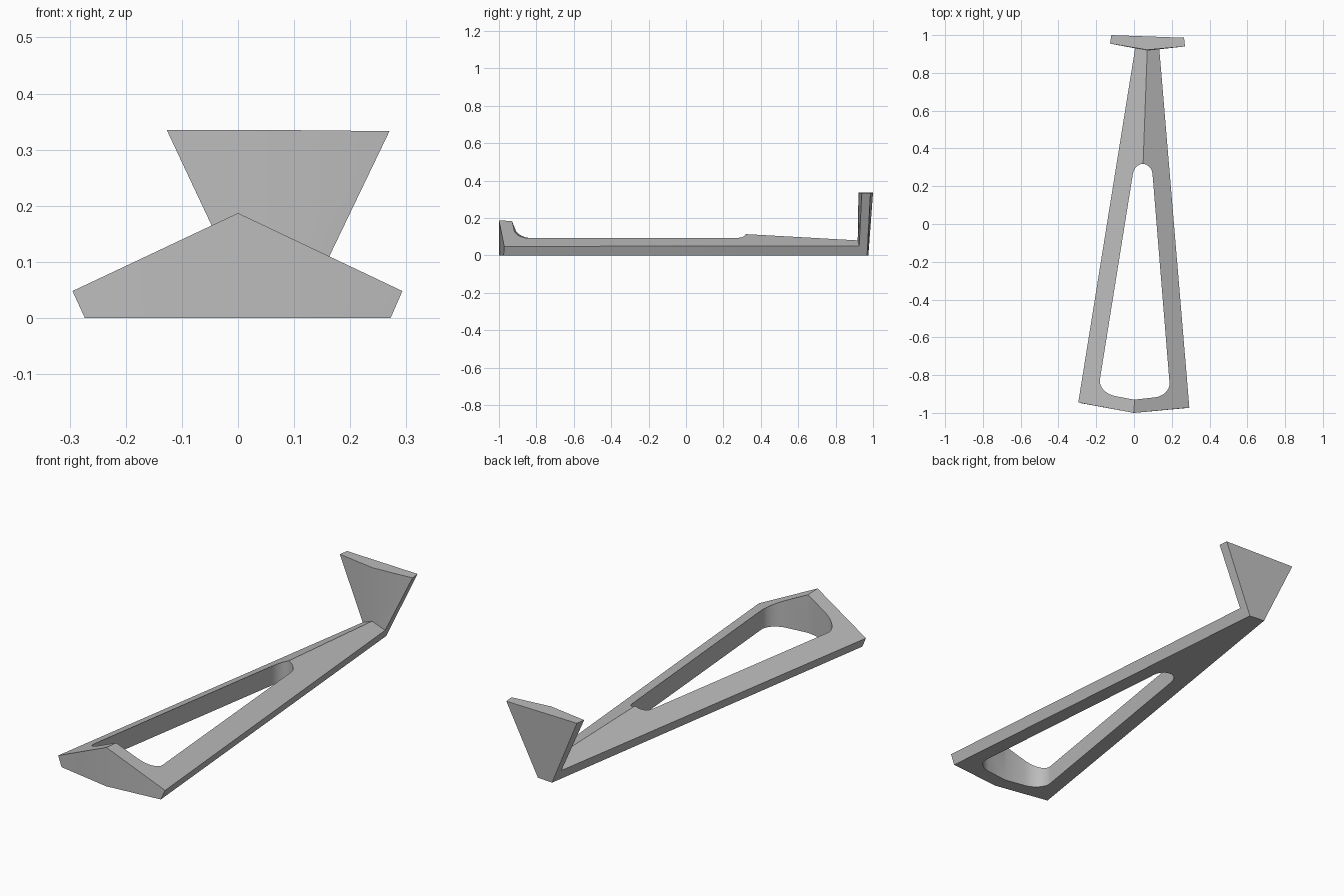
import bpy, bmesh, math
from mathutils import Vector

cube = bpy.data.objects.get("Cube")
if cube:
    bpy.data.objects.remove(cube)

grey = bpy.data.materials.new("plain grey")
grey.use_nodes = True
colour = (0.5, 0.5, 0.5, 1)
grey.diffuse_color = colour
grey.node_tree.nodes["Principled BSDF"].inputs["Base Color"].default_value = colour


def make_object(name, points, faces):
    mesh = bpy.data.meshes.new(name)
    mesh.from_pydata(points, [], faces)
    bm = bmesh.new()
    bm.from_mesh(mesh)
    bmesh.ops.recalc_face_normals(bm, faces=bm.faces)
    bm.to_mesh(mesh)
    bm.free()
    mesh.materials.append(grey)
    obj = bpy.data.objects.new(name, mesh)
    bpy.context.collection.objects.link(obj)
    return obj


# Ridged, tapering base with an upright flared plate at the back
corners = {
    "nose_left": (-0.295, -0.945, 0.048),
    "nose_peak": (0, -1, 0.187),
    "nose_right": (0.293, -0.972, 0.048),
    "foot_left": (-0.273, -0.95, 0),
    "foot_mid": (0, -1, 0),
    "foot_right": (0.272, -0.975, 0),
    "joint_left": (0.007, 0.937, 0.05),
    "joint_peak": (0.07, 0.918, 0.08),
    "joint_right": (0.134, 0.926, 0.05),
    "heel_left": (0.03, 0.975, 0),
    "heel_right": (0.11, 0.968, 0),
    "top_left": (-0.127, 0.955, 0.335),
    "top_mid": (0.07, 0.922, 0.335),
    "top_right": (0.27, 0.94, 0.333),
    "back_left": (-0.12, 1, 0.335),
    "back_right": (0.265, 0.986, 0.333),
}
names = list(corners)
face_names = ["foot_left foot_mid foot_right heel_right heel_left",
              "top_left top_mid top_right back_right back_left",
              "heel_left heel_right back_right back_left"]
# Faces that repeat on either side of the ridge
for pattern in ("foot_mid foot_# nose_# nose_peak",
                "nose_peak nose_# joint_# joint_peak",
                "nose_# foot_# heel_# joint_#",
                "joint_# heel_# back_# top_#",
                "joint_peak joint_# top_# top_mid"):
    face_names += [pattern.replace("#", side) for side in ("left", "right")]
faces = [[names.index(n) for n in f.split()] for f in face_names]
frame = make_object("ridged_frame", list(corners.values()), faces)


# Rounded triangular opening: quarter-ellipse corners joined by straight sides
def round_corner(start, corner, end, steps=10):
    a, c, b = Vector(start), Vector(corner), Vector(end)
    angles = [math.pi / 2 * i / steps for i in range(steps + 1)]
    return [c + (a - c) * (1 - math.sin(t)) + (b - c) * (1 - math.cos(t))
            for t in angles]


outline = round_corner((-0.18, -0.82), (-0.193, -0.893), (-0.1, -0.911))
outline += [Vector((0, -0.93))]
outline += round_corner((0.11, -0.918), (0.195, -0.908), (0.188, -0.84))
outline += round_corner((0.098, 0.265), (0.094, 0.318), (0.046, 0.318))
outline += round_corner((0.046, 0.318), (0.002, 0.318), (-0.006, 0.265))[1:]

count = len(outline)
cut_points = [(p.x, p.y, z) for z in (-0.1, 0.4) for p in outline]
cut_faces = [list(range(count)), list(range(count, 2 * count))]
cut_faces += [[i, (i + 1) % count, (i + 1) % count + count, i + count]
              for i in range(count)]
cutter = make_object("opening_cutter", cut_points, cut_faces)
cutter.hide_render = True

cut = frame.modifiers.new("opening", "BOOLEAN")
cut.operation = "DIFFERENCE"
cut.solver = "EXACT"
cut.object = cutter

bpy.ops.object.select_all(action="DESELECT")
frame.select_set(True)
bpy.context.view_layer.objects.active = frame
bpy.ops.object.modifier_apply(modifier=cut.name)
bpy.data.objects.remove(cutter)
bpy.ops.object.shade_smooth_by_angle(angle=math.radians(30))
